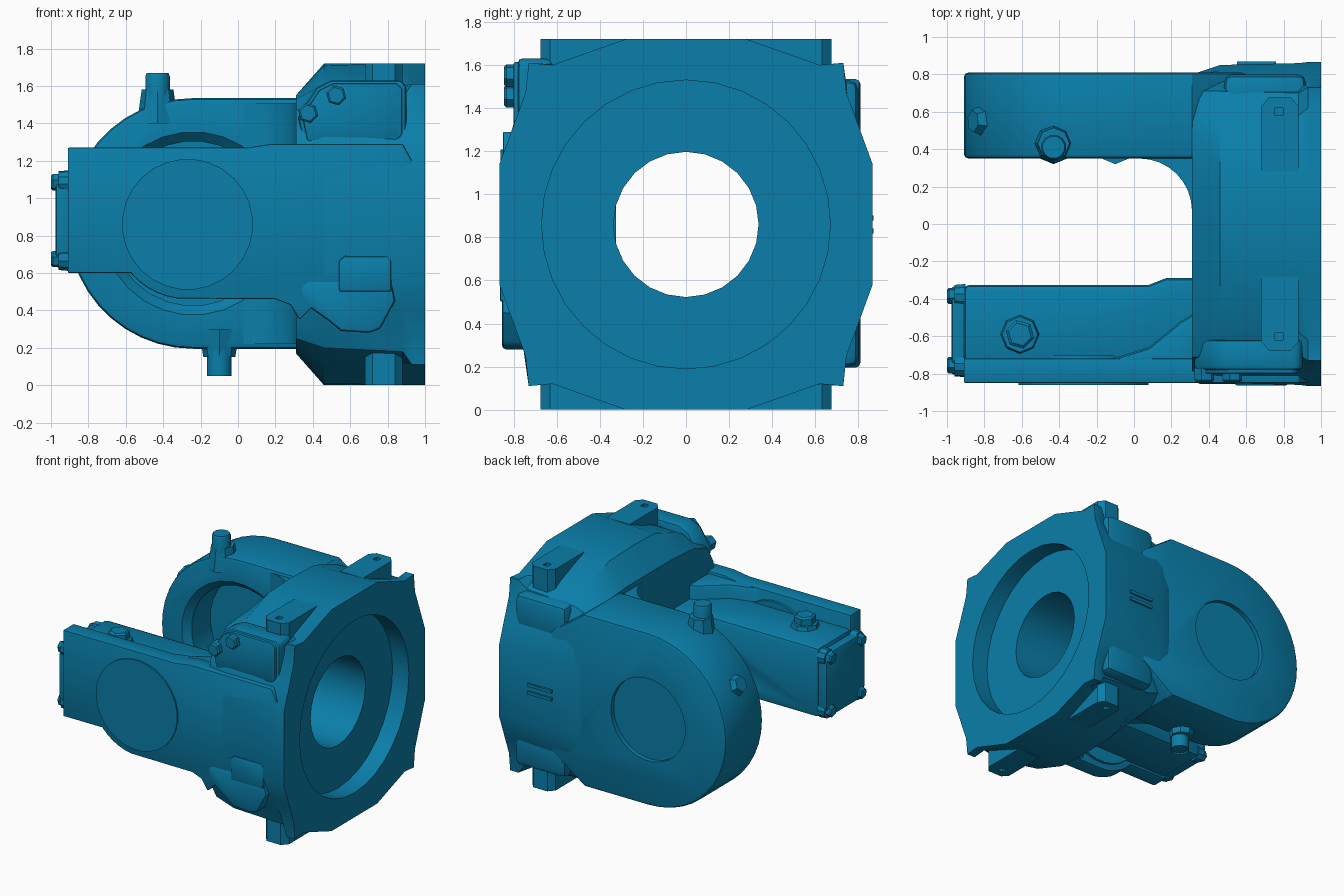
import bpy, bmesh
from math import sin, cos, pi, radians
from mathutils import Vector

if "Cube" in bpy.data.objects:
    bpy.data.objects.remove(bpy.data.objects["Cube"])

mat = bpy.data.materials.new("blue_paint")
mat.diffuse_color = (0.003, 0.21, 0.40, 1)
mat.use_nodes = True
mat.node_tree.nodes["Principled BSDF"].inputs["Base Color"].default_value = mat.diffuse_color
CZ = 0.86  # height of the main axis
parts, cutters = [], []


def finish(bm, name, bevel=0.0, smooth=True, segs=2):
    bmesh.ops.recalc_face_normals(bm, faces=bm.faces)
    me = bpy.data.meshes.new(name)
    bm.to_mesh(me)
    bm.free()
    ob = bpy.data.objects.new(name, me)
    bpy.context.collection.objects.link(ob)
    me.materials.append(mat)
    if bevel:
        m = ob.modifiers.new("bevel", 'BEVEL')
        m.width, m.segments, m.limit_method = bevel, segs, 'ANGLE'
        m.angle_limit = radians(40)
    parts.append((ob, smooth))
    return ob


def loft(rings, name, **kw):
    bm = bmesh.new()
    rows = [[bm.verts.new(p) for p in r] for r in rings]
    n = len(rows[0])
    for a, b in zip(rows, rows[1:]):
        for i in range(n):
            bm.faces.new((a[i], a[(i + 1) % n], b[(i + 1) % n], b[i]))
    bm.faces.new(rows[0])
    bm.faces.new(rows[-1])
    return finish(bm, name, **kw)


def prism_y(pts, y0, y1, name, **kw):  # xz outline pushed along y
    return loft([[(x, y, z) for x, z in pts] for y in (y0, y1)], name, **kw)


def prism_z(pts, z0, z1, name, **kw):  # xy outline pushed along z
    return loft([[(x, y, z) for x, y in pts] for z in (z0, z1)], name, **kw)


def box(x0, x1, y0, y1, z0, z1, name, **kw):
    return prism_z([(x0, y0), (x1, y0), (x1, y1), (x0, y1)], z0, z1, name, **kw)


def turned(base, axis, steps, name, n=24, **kw):  # steps = (distance, radius)
    base, axis = Vector(base), Vector(axis).normalized()
    u = axis.orthogonal().normalized()
    v = axis.cross(u)
    return loft([[base + axis * d + (u * cos(2 * pi * i / n) + v * sin(2 * pi * i / n)) * r
                  for i in range(n)] for d, r in steps], name, **kw)


def cut(ob, cutter):
    cutter.hide_render = True
    cutters.append(cutter)
    m = ob.modifiers.new("cut", 'BOOLEAN')
    m.operation, m.object, m.solver = 'DIFFERENCE', cutter, 'EXACT'


def bolt(base, axis, r, h, name):
    turned(base, axis, [(-.02, r), (h * .8, r), (h, r * .8)], name, n=6, smooth=False)


def arc(cx, cz, r, a0, a1, n):
    return [(cx + r * cos(radians(a0 + (a1 - a0) * i / n)),
             cz + r * sin(radians(a0 + (a1 - a0) * i / n))) for i in range(n + 1)]


# Main housing: quarter outlines mirrored into full rings along x
def ring(x, q):
    full = q + [(-y, z) for y, z in q[-2::-1]]
    full += [(y, -z) for y, z in full[-2:0:-1]]
    return [(x, y, CZ + z) for y, z in full]


neck = [(.80, 0), (.80, .22), (.795, .36), (.78, .48), (.71, .61), (.55, .67), (.28, .69), (0, .69)]
hump = [(.85, 0), (.85, .27), (.82, .40), (.79, .50), (.71, .66), (.56, .75), (.28, .85), (0, .86)]
waist = [(.86, 0), (.86, .28), (.81, .43), (.76, .54), (.70, .68), (.58, .74), (.28, .86), (0, .86)]
lip = [(.866, 0), (.866, .28), (.80, .46), (.745, .61), (.73, .75), (.62, .74), (.28, .86), (0, .86)]
body = loft([ring(.31, neck), ring(.46, hump), ring(.88, waist), ring(.93, lip), ring(1, lip)],
            "main_housing")
bore = turned((-.1, 0, CZ), (1, 0, 0), [(0, .337), (1.3, .337)], "bore_cutter", n=24)
cut(body, bore)
cut(body, turned((.86, 0, CZ), (1, 0, 0), [(0, .67), (.3, .67)], "recess_cutter", n=32))

# Rear arm: rounded end, open cavity inside, shallow disc outside
outline = arc(-.24, .865, .67, 90, 270, 22) + [(.31, .195), (.6, .40), (.6, 1.33), (.31, 1.535)]
arm = prism_y(outline, .35, .81, "rear_arm", bevel=.025)
cut(arm, turned((-.24, .3, .865), (0, 1, 0), [(0, .49), (.05, .49), (.1, .44), (.33, .44)],
                "cavity_cutter", n=28))
cut(arm, turned((-.24, .775, .865), (0, 1, 0), [(0, .32), (.1, .32)], "disc_cutter", n=28))
fillet = arc(.03, .07, .28, 90, 0, 8) + [(.36, .07), (.36, .40), (.03, .40)]
for z0, z1 in ((.22, .865), (.865, 1.51)):
    cut(prism_z(fillet, z0, z1, "arm_fillet"), bore)

# Plugs and bosses on the rear arm
for x, s, z in ((-.43, 1, 1.40), (-.10, -1, .30)):
    turned((x, .43, z), (0, 0, s), [(0, .11), (.18 if s > 0 else .15, .085)], "plug_boss", n=8)
    turned((x, .41, z), (0, 0, s), [(.1, .068), (.25, .068), (.27 if s > 0 else .24, .06)],
           "plug", n=12)
for z in (1.43, .30):
    turned((-.27, .40, z), (0, -1, 0), [(0, .055), (.045, .05)], "screw_boss", n=8)
turned((-.74, .55, 1.14), (-.87, 0, .5), [(0, .12), (.14, .06)], "rim_lug", n=6, smooth=False)

# Front arm: tall outer wall with a round bulge, flush with the housing
wall = ([(-.91, 1.27), (-.91, .6), (-.57, .6)] + arc(-.27, .86, .40, 222, 262, 5)
        + [(.2, .46), (.28, .43), (.33, .35), (.40, .42), (.5, .54), (.93, .57), (.93, 1.20),
           (.88, 1.29), (.18, 1.29), (.05, 1.27)])
prism_y(wall, -.85, -.72, "front_arm_wall", bevel=.012)
inner = [(-.91, -.76), (.45, -.76), (.45, -.29), (.17, -.29), (.08, -.325), (-.91, -.325)]
cut(prism_z(inner, .62, 1.16, "front_arm", bevel=.03), bore)
wedge = [(-.25, -.76), (.45, -.76), (.45, -.40), (.25, -.52), (.08, -.66)]
prism_z(wedge, .46, 1.27, "arm_shoulder", bevel=.03)
turned((-.27, -.7, .86), (0, -1, 0), [(0, .35), (.16, .35)], "pivot_cover", n=28)
turned((-.61, -.59, 1.1), (0, 0, 1), [(0, .12), (.09, .095)], "arm_plug_boss", n=8)
bolt((-.61, -.59, 1.19), (0, 0, 1), .078, .06, "arm_plug")

# End cover with four corner bolts
yc, zc, a, b, c = -.57, .88, .235, .25, .07
cap = [(yc + sy * p, zc + sz * q) for sy, sz, o in
       ((1, 1, 0), (-1, 1, 1), (-1, -1, 0), (1, -1, 1))
       for p, q in (((a, b - c), (a - c, b)) if not o else ((a - c, b), (a, b - c)))]
loft([[(x, y, z) for y, z in cap] for x in (-.9, -.975)], "end_cover", bevel=.012)
for sy in (-1, 1):
    for sz in (-1, 1):
        p = (-.93, yc + sy * .185, zc + sz * .205)
        turned(p, (-1, 0, 0), [(-.03, .065), (.03, .06)], "cover_boss", n=10)
        bolt((-.95, p[1], p[2]), (-1, 0, 0), .045, .05, "cover_bolt")

# Mounting lugs above and below, each with a small square hole
lug_top = [(.68, .28), (.88, .28), (.88, .63), (.84, .675), (.72, .675), (.68, .63)]
for sy in (-1, 1):
    for sz in (-1, 1):
        z0, z1 = CZ + sz * .68, CZ + sz * .86
        lug = prism_z([(x, sy * y) for x, y in lug_top], z0, z1, "mounting_lug", smooth=False)
        cut(lug, turned((.775, sy * .6, CZ + sz * .8), (0, 0, sz), [(0, .03), (.1, .03)],
                        "lug_hole_cutter", n=4))

# Bolted access plate on the front
plate = [(.35, 1.29), (.87, 1.29), (.9, 1.33), (.9, 1.60), (.87, 1.63), (.5, 1.63), (.42, 1.59), (.32, 1.44)]
prism_y(plate, -.78, -.62, "plate_seat", bevel=.02)
prism_y([(.61 + (x - .61) * .92, 1.46 + (z - 1.46) * .9) for x, z in plate],
        -.80, -.7, "access_plate", bevel=.008)
for x, z in ((.375, 1.455), (.525, 1.55)):
    bolt((x, -.79, z), (0, -1, 0), .055, .055, "plate_bolt")

# Lower front pads
pad = [(.33, .52), (.37, .56), (.82, .56), (.84, .45), (.76, .30), (.70, .28), (.55, .29), (.49, .34), (.35, .44)]
prism_y(pad, -.855, -.6, "lower_pad", bevel=.02)
prism_y([(.54, .5), (.54, .67), (.57, .69), (.80, .69), (.82, .67), (.82, .5)],
        -.864, -.7, "pad_tab", bevel=.012)

# Pads and small bars on the rear of the housing
for z0, z1 in ((.20, .50), (1.22, 1.53)):
    box(.48, .92, .6, .80, z0, z1, "rear_pad", bevel=.045)
for z in (.83, .89):
    box(.55, .76, .84, .869, z - .012, z + .012, "rear_bar", smooth=False)

# Bake cuts and bevels, drop the cutters, then shade by angle
deps = bpy.context.evaluated_depsgraph_get()
for ob, _ in parts:
    if ob.modifiers:
        baked = bpy.data.meshes.new_from_object(ob.evaluated_get(deps))
        ob["baked"] = baked.name
for ob, smooth in parts:
    if ob in cutters:
        continue
    if "baked" in ob:
        ob.modifiers.clear()
        ob.data = bpy.data.meshes[ob["baked"]]
    if smooth:
        bpy.ops.object.select_all(action='DESELECT')
        ob.select_set(True)
        bpy.context.view_layer.objects.active = ob
        bpy.ops.object.shade_smooth_by_angle(angle=radians(32))
for c in set(cutters):
    bpy.data.objects.remove(c)
